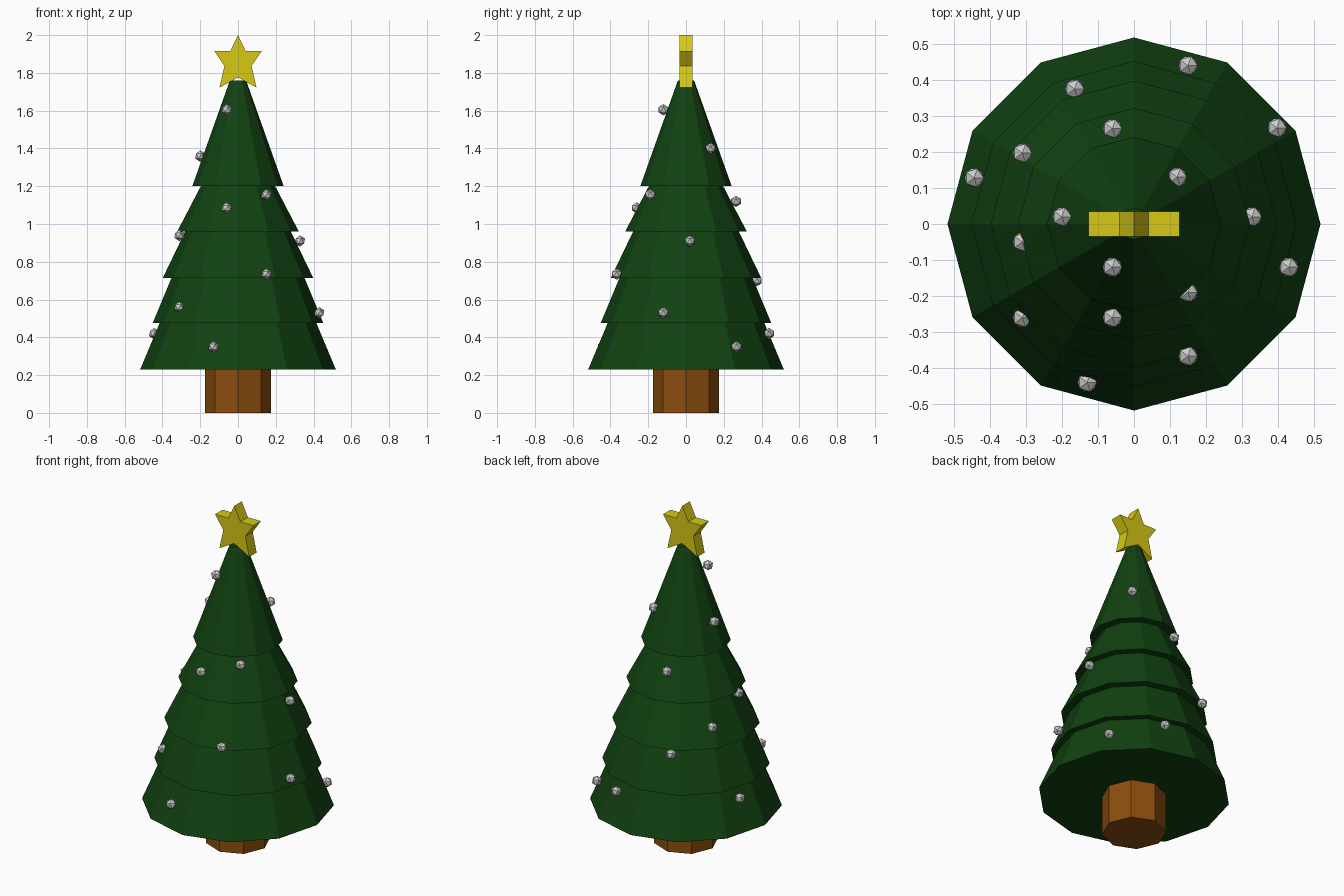
import bpy, bmesh

cube = bpy.data.objects.get("Cube")
if cube:
    bpy.data.objects.remove(cube, do_unlink=True)


def material(name, rgb):
    m = bpy.data.materials.new(name)
    m.use_nodes = True
    m.diffuse_color = (*rgb, 1)
    m.node_tree.nodes["Principled BSDF"].inputs["Base Color"].default_value = (*rgb, 1)
    return m


GREEN = material("pine green", (0.0056, 0.054, 0.0056))
BROWN = material("bark brown", (0.26, 0.075, 0.005))
YELLOW = material("star yellow", (0.68, 0.58, 0.008))
SILVER = material("bauble silver", (0.6, 0.6, 0.6))


def frustum(name, sides, z0, z1, r0, r1, mat):
    bpy.ops.mesh.primitive_cone_add(vertices=sides, radius1=r0, radius2=r1,
                                    depth=z1 - z0, location=(0, 0, (z0 + z1) / 2))
    ob = bpy.context.object
    ob.name = name
    ob.data.materials.append(mat)
    return ob


# Trunk
frustum("trunk", 8, 0, 0.24, 0.174, 0.174, BROWN)

# Stacked skirts of branches: bottom height, top height, bottom and top radius
tiers = [(0.23, 0.475, 0.518, 0.415), (0.475, 0.715, 0.452, 0.352),
         (0.715, 0.96, 0.398, 0.28), (0.96, 1.2, 0.322, 0.197),
         (1.2, 1.76, 0.242, 0.043)]
for i, tier in enumerate(tiers):
    frustum(f"branch_tier_{i + 1}", 12, *tier, GREEN)

# Star: half outline from top to bottom, mirrored and extruded
half = [(0, 2.0), (0.04, 1.916), (0.126, 1.916), (0.072, 1.837), (0.098, 1.722), (0, 1.776)]
outline = half + [(-x, z) for x, z in half[-2:0:-1]]
bm = bmesh.new()
face = bm.faces.new([bm.verts.new((x, -0.035, z)) for x, z in outline])
ext = bmesh.ops.extrude_face_region(bm, geom=[face])
bmesh.ops.translate(bm, vec=(0, 0.07, 0),
                    verts=[g for g in ext["geom"] if isinstance(g, bmesh.types.BMVert)])
bmesh.ops.recalc_face_normals(bm, faces=bm.faces)
mesh = bpy.data.meshes.new("star")
bm.to_mesh(mesh)
bm.free()
mesh.materials.append(YELLOW)
bpy.context.collection.objects.link(bpy.data.objects.new("star", mesh))

# Baubles scattered over the branches
spots = [(0.15, 0.44, 0.42), (-0.165, 0.375, 0.7), (-0.06, 0.265, 1.12),
         (-0.31, 0.197, 0.83), (-0.2, 0.02, 1.36), (0.12, 0.13, 1.4),
         (-0.06, -0.12, 1.605), (0.397, 0.267, 0.35), (0.328, 0.02, 0.91),
         (0.43, -0.12, 0.53), (0.15, -0.19, 1.155), (-0.444, 0.128, 0.42),
         (-0.06, -0.26, 1.085), (0.15, -0.367, 0.735), (-0.31, -0.26, 0.56),
         (-0.13, -0.44, 0.35), (-0.31, -0.05, 0.94)]
for i, spot in enumerate(spots):
    bpy.ops.mesh.primitive_ico_sphere_add(subdivisions=1, radius=0.03, location=spot)
    ob = bpy.context.object
    ob.name = f"bauble_{i + 1}"
    ob.data.materials.append(SILVER)
